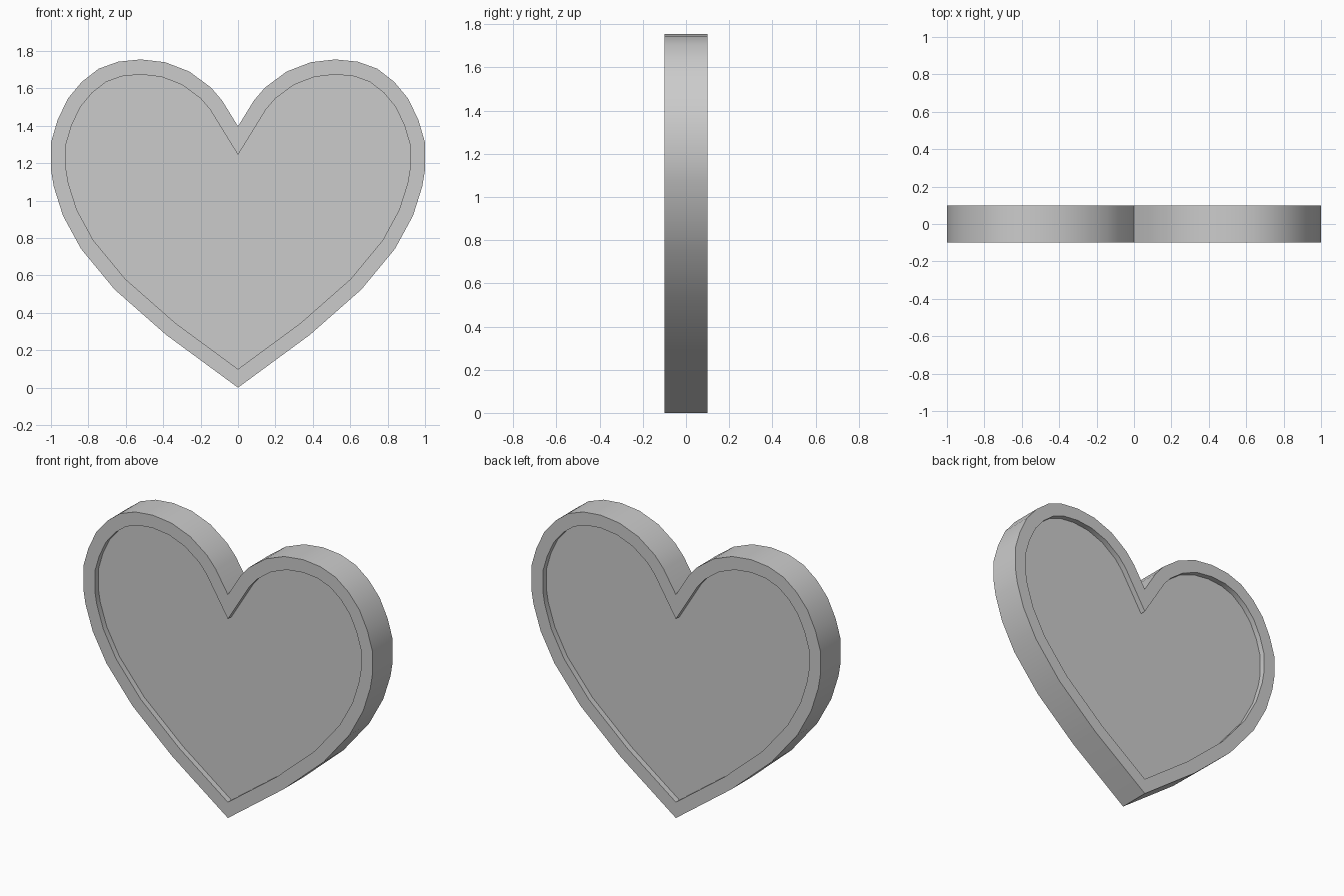
import bpy, bmesh, math

if "Cube" in bpy.data.objects:
    bpy.data.objects.remove(bpy.data.objects["Cube"])

DEPTH, RIM, RECESS = 0.1, 0.08, 0.035

# Right half of the heart outline, bottom tip to top notch (x, z)
half = [(0, 0), (0.385, 0.283), (0.66, 0.525), (0.84, 0.743), (0.936, 0.92),
        (0.985, 1.075), (1.0, 1.165), (1.0, 1.31), (0.965, 1.43), (0.91, 1.545),
        (0.835, 1.635), (0.745, 1.705), (0.64, 1.743), (0.52, 1.755),
        (0.39, 1.74), (0.26, 1.69), (0.145, 1.605), (0.085, 1.535), (0, 1.397)]
outline = half + [(-x, z) for x, z in half[-2:0:-1]]

# Extruded heart slab
bm = bmesh.new()
front = bm.faces.new([bm.verts.new((x, -DEPTH, z)) for x, z in outline])
ext = bmesh.ops.extrude_face_region(bm, geom=[front], use_keep_orig=True)["geom"]
back = next(g for g in ext if isinstance(g, bmesh.types.BMFace))
bmesh.ops.translate(bm, verts=back.verts[:], vec=(0, 2 * DEPTH, 0))
bmesh.ops.recalc_face_normals(bm, faces=bm.faces[:])

# Raised rim with a shallow recessed panel on both faces
for panel, sign in ((front, 1), (back, -1)):
    bmesh.ops.inset_region(bm, faces=[panel], thickness=RIM, use_even_offset=True)
    floor = bmesh.ops.extrude_discrete_faces(bm, faces=[panel])["faces"][0]
    bmesh.ops.translate(bm, verts=floor.verts[:], vec=(0, sign * RECESS, 0))
bmesh.ops.recalc_face_normals(bm, faces=bm.faces[:])

mesh = bpy.data.meshes.new("heart")
bm.to_mesh(mesh)
bm.free()
heart = bpy.data.objects.new("heart", mesh)
bpy.context.collection.objects.link(heart)

# Smooth sides, sharp rims
bpy.context.view_layer.objects.active = heart
heart.select_set(True)
bpy.ops.object.shade_smooth_by_angle(angle=math.radians(30))
